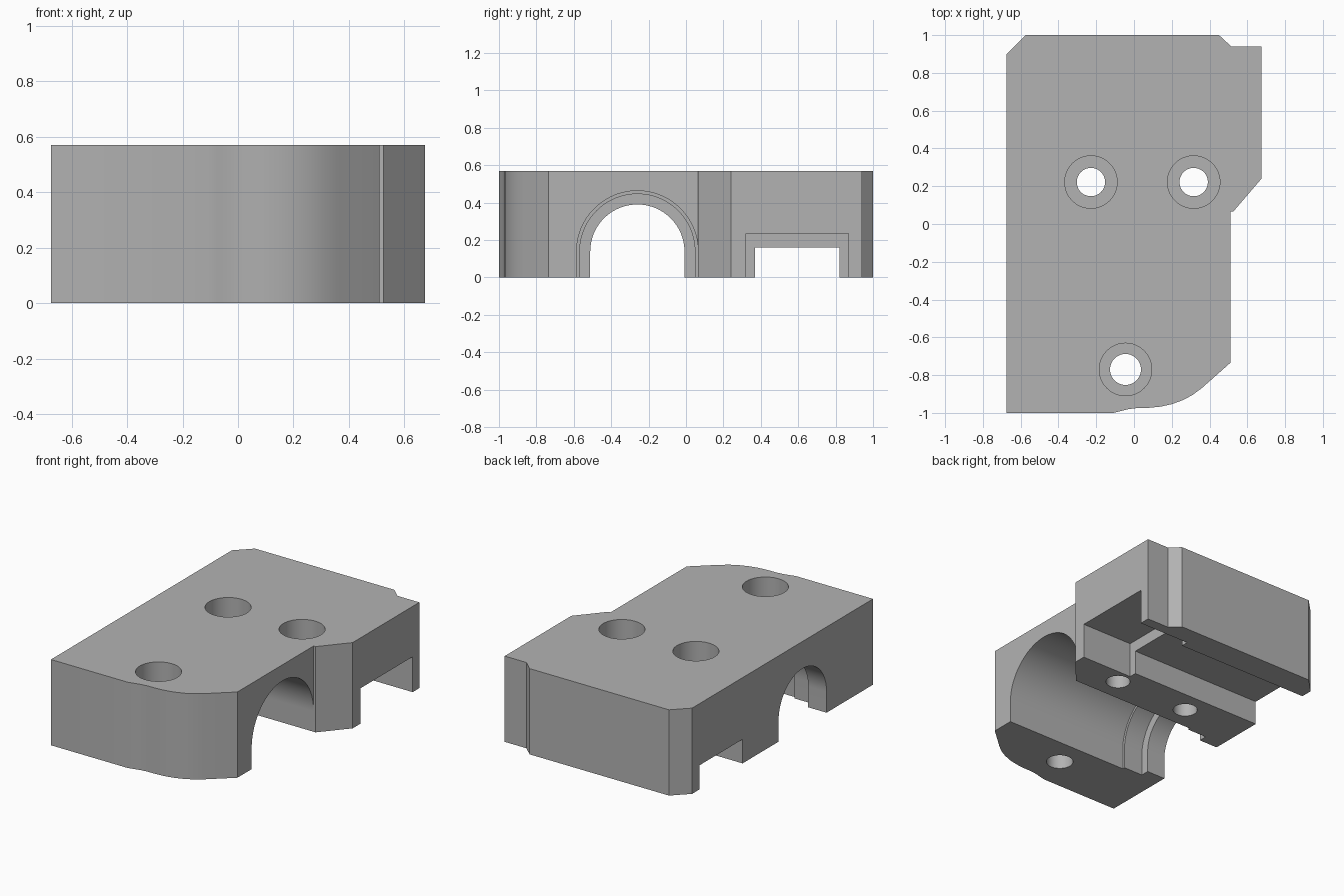
import bpy, bmesh, math
from mathutils import Vector

if "Cube" in bpy.data.objects:
    bpy.data.objects.remove(bpy.data.objects["Cube"], do_unlink=True)

HEIGHT = 0.57

grey = bpy.data.materials.new("plain grey")
grey.use_nodes = True
colour = (0.45, 0.45, 0.45, 1)
grey.diffuse_color = colour
grey.node_tree.nodes["Principled BSDF"].inputs["Base Color"].default_value = colour


def prism(name, points, offset):
    """Extrude a closed outline of 3D points along an offset."""
    bm = bmesh.new()
    face = bm.faces.new([bm.verts.new(p) for p in points])
    moved = bmesh.ops.extrude_face_region(bm, geom=[face])["geom"]
    bmesh.ops.translate(bm, vec=Vector(offset),
                        verts=[g for g in moved if isinstance(g, bmesh.types.BMVert)])
    bmesh.ops.recalc_face_normals(bm, faces=bm.faces)
    mesh = bpy.data.meshes.new(name)
    bm.to_mesh(mesh)
    bm.free()
    mesh.materials.append(grey)
    obj = bpy.data.objects.new(name, mesh)
    bpy.context.collection.objects.link(obj)
    return obj


def cut(cutter):
    """Subtract a cutter from the block, then discard it."""
    cutter.hide_render = True
    mod = block.modifiers.new(cutter.name, "BOOLEAN")
    mod.operation, mod.solver, mod.object = "DIFFERENCE", "EXACT", cutter
    bpy.context.view_layer.objects.active = block
    bpy.ops.object.modifier_apply(modifier=mod.name)
    bpy.data.objects.remove(cutter, do_unlink=True)


def channel(name, profile, x0, x1=0.9):
    cut(prism(name, [(x0, y, z) for y, z in profile], (x1 - x0, 0, 0)))


def arch(radius, y=-0.26, z=0.138, steps=48):
    curve = [(y + radius * math.cos(math.pi * i / steps),
              z + radius * math.sin(math.pi * i / steps)) for i in range(steps + 1)]
    return curve + [(y - radius, -0.1), (y + radius, -0.1)]


def box(y0, y1, top):
    return [(y0, -0.1), (y1, -0.1), (y1, top), (y0, top)]


def bore(name, x, y, radius, z0, steps=48):
    ring = [(x + radius * math.cos(math.tau * i / steps),
             y + radius * math.sin(math.tau * i / steps), z0) for i in range(steps)]
    cut(prism(name, ring, (0, 0, HEIGHT + 0.1 - z0)))


# Block outline with chamfers, side shoulder and curved front corner
outline = [(-0.675, -1), (-0.11, -1), (-0.07, -0.99), (-0.03, -0.98), (0.02, -0.974),
           (0.08, -0.973), (0.14, -0.967), (0.2, -0.954), (0.26, -0.932),
           (0.31, -0.905), (0.36, -0.868), (0.51, -0.735), (0.51, 0.065),
           (0.525, 0.065), (0.675, 0.24), (0.675, 0.94), (0.515, 0.94),
           (0.45, 1), (-0.575, 1), (-0.675, 0.9)]
block = prism("clamp_block", [(x, y, 0) for x, y in outline], (0, 0, HEIGHT))

# Stepped arched channel
channel("wide_arch", arch(0.325), -0.40)
channel("middle_arch", arch(0.308), -0.54)
channel("narrow_arch", arch(0.252), -0.9)

# Stepped rectangular slot
channel("wide_slot", box(0.32, 0.87, 0.235), 0.30)
channel("narrow_slot", box(0.37, 0.82, 0.16), -0.9)

# Counterbored screw holes
for x, y, r in ((-0.228, 0.222, 0.075), (0.316, 0.222, 0.075), (-0.045, -0.77, 0.082)):
    bore("counterbore", x, y, 0.139, 0.27)
    bore("through_hole", x, y, r, -0.1)

# Smooth curved walls, keep edges sharp
bpy.ops.object.select_all(action="DESELECT")
block.select_set(True)
bpy.context.view_layer.objects.active = block
bpy.ops.object.shade_smooth_by_angle(angle=math.radians(25))
